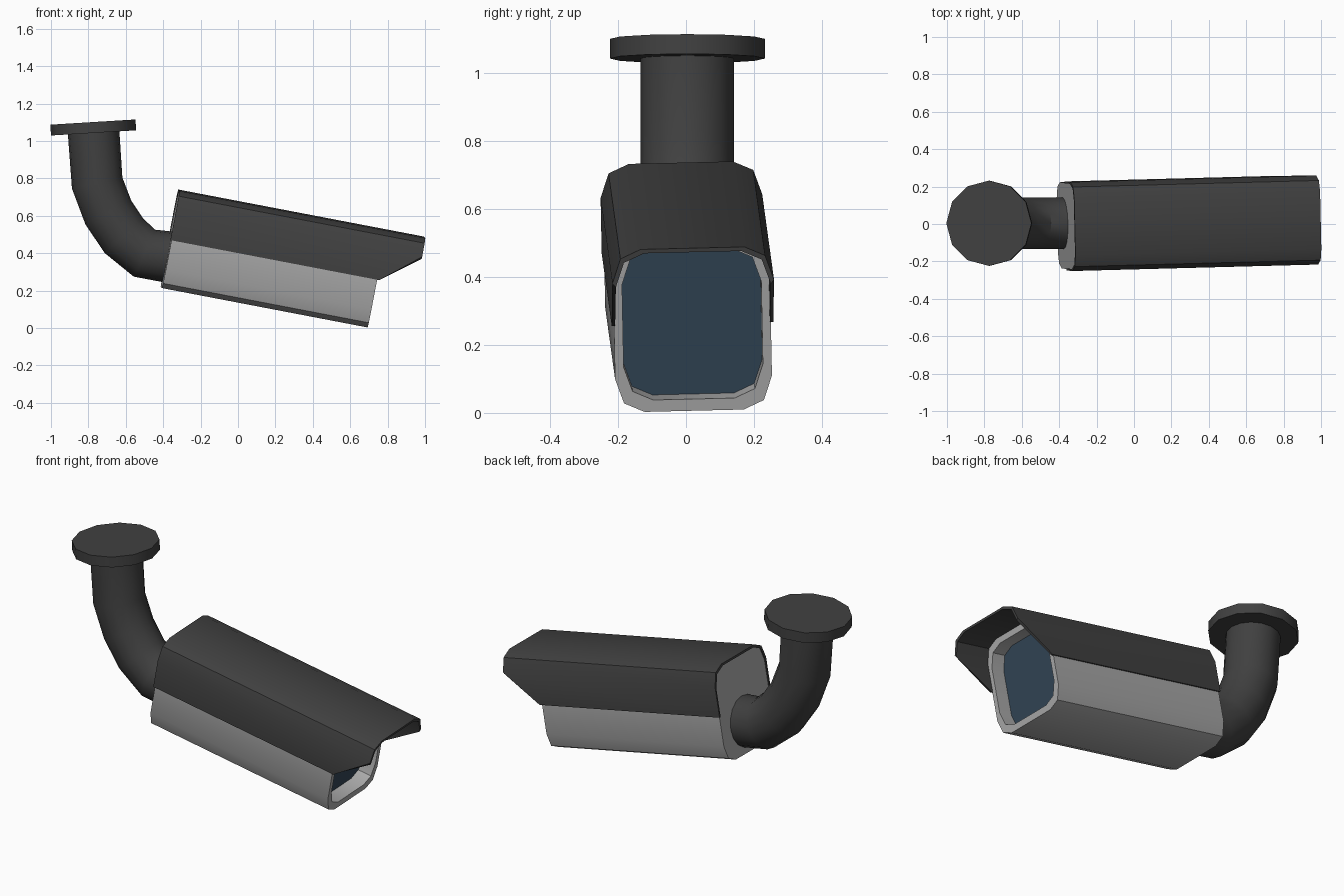
import bpy, bmesh, math
from mathutils import Vector, Matrix

if "Cube" in bpy.data.objects:
    bpy.data.objects.remove(bpy.data.objects["Cube"])


def material(name, rgb):
    m = bpy.data.materials.new(name)
    m.diffuse_color = (*rgb, 1)
    m.use_nodes = True
    m.node_tree.nodes["Principled BSDF"].inputs["Base Color"].default_value = m.diffuse_color
    return m


DARK = material("dark_grey", (0.052, 0.052, 0.052))
LIGHT = material("light_grey", (0.40, 0.40, 0.40))
GLASS = material("blue_glass", (0.032, 0.06, 0.092))


def make(name, bm, mat, matrix=None):
    bmesh.ops.recalc_face_normals(bm, faces=bm.faces)
    mesh = bpy.data.meshes.new(name)
    bm.to_mesh(mesh)
    bm.free()
    mesh.materials.append(mat)
    ob = bpy.data.objects.new(name, mesh)
    bpy.context.collection.objects.link(ob)
    if matrix:
        ob.matrix_world = matrix
    bpy.ops.object.select_all(action='DESELECT')
    ob.select_set(True)
    bpy.context.view_layer.objects.active = ob
    bpy.ops.object.shade_smooth_by_angle(angle=math.radians(32))
    return ob


def loft(bm, rings, caps=(True, True), closed=False):
    """Skin a list of closed rings; optionally cap the ends or join last to first."""
    rows = [[bm.verts.new(p) for p in r] for r in rings]
    n = len(rows[0])
    pairs = list(zip(rows, rows[1:])) + ([(rows[-1], rows[0])] if closed else [])
    for a, b in pairs:
        for i in range(n):
            j = (i + 1) % n
            bm.faces.new((a[i], a[j], b[j], b[i]))
    if caps[0]:
        bm.faces.new(rows[0])
    if caps[1]:
        bm.faces.new(rows[-1])


def corner(hw, top):
    """Upper right corner of the rounded housing section."""
    return [(hw, top - 0.1), (hw - 0.025, top - 0.027), (hw - 0.085, top)]


def section(hw, bottom, top):
    right_top = corner(hw, top)
    right_bottom = [(y, bottom + top - z) for y, z in reversed(right_top)]
    right = right_bottom + right_top
    return right + [(-y, z) for y, z in reversed(right)]


def at(u, pts):
    return [(u, y, z) for y, z in pts]


# Tilted frame shared by the housing parts: x along the barrel, z up
axis_u = Vector((0.982, 0.026, -0.188)).normalized()
axis_v = Vector((-0.026, 1, 0.025))
axis_w = axis_u.cross(axis_v).normalized()
axis_v = axis_w.cross(axis_u)
FRAME = Matrix.Translation((-0.41, -0.005, 0.217)) @ \
    Matrix((axis_u, axis_v, axis_w)).transposed().to_4x4()

# Housing with a recessed front opening
outer = section(0.231, 0.0, 0.518)
inner = section(0.205, 0.035, 0.483)
bm = bmesh.new()
loft(bm, [at(0, outer), at(1.12, outer), at(1.12, inner), at(1.04, inner)],
     caps=(True, False))
make("housing", bm, LIGHT, FRAME)

# Front window
bm = bmesh.new()
bm.faces.new([bm.verts.new(p) for p in at(1.04, inner)])
make("front_window", bm, GLASS, FRAME)


# Sun hood: thin shell over the upper half, its sides cut back at the front
def half_shell(hw, top):
    right = [(hw, 0.262)] + corner(hw, top)
    return right + [(-y, z) for y, z in reversed(right)]


shell = half_shell(0.238, 0.528) + half_shell(0.228, 0.516)[::-1]
front = [(1.131 if z < 0.3 else 1.333, y, z) for y, z in shell]
bm = bmesh.new()
back_v = [bm.verts.new(p) for p in at(-0.006, shell)]
front_v = [bm.verts.new(p) for p in front]
n = len(shell)
for i in range(n):
    j = (i + 1) % n
    bm.faces.new((back_v[i], back_v[j], front_v[j], front_v[i]))
for row in (back_v, front_v):
    for i in range(n // 2 - 1):
        bm.faces.new((row[i], row[i + 1], row[n - 2 - i], row[n - 1 - i]))
make("sun_hood", bm, DARK, FRAME)

# Bent arm: round tube mitred along a path in the xz plane
path = [Vector((x, 0.004, z)) for x, z in
        [(-0.773, 1.06), (-0.753, 0.775), (-0.693, 0.617),
         (-0.61, 0.493), (-0.50, 0.40), (-0.36, 0.378)]]
rings = []
R, SIDES = 0.138, 16
for i, p in enumerate(path):
    t_in = (p - path[max(i - 1, 0)]).normalized()
    t_out = (path[min(i + 1, len(path) - 1)] - p).normalized()
    t = (t_in + t_out).normalized()
    side = Vector((-t.z, 0, t.x))
    rings.append([p + R * (math.cos(a) * Vector((0, 1, 0)) + math.sin(a) * side)
                  for a in (2 * math.pi * k / SIDES for k in range(SIDES))])
bm = bmesh.new()
loft(bm, rings)
make("arm", bm, DARK)

# Ceiling mounting plate
bm = bmesh.new()
bmesh.ops.create_cone(bm, cap_ends=True, segments=12, radius1=0.228,
                      radius2=0.228, depth=0.058)
plate = make("mounting_plate", bm, DARK,
             Matrix.Translation((-0.774, 0.004, 1.072)) @
             Matrix.Rotation(math.radians(-3.5), 4, 'Y'))
